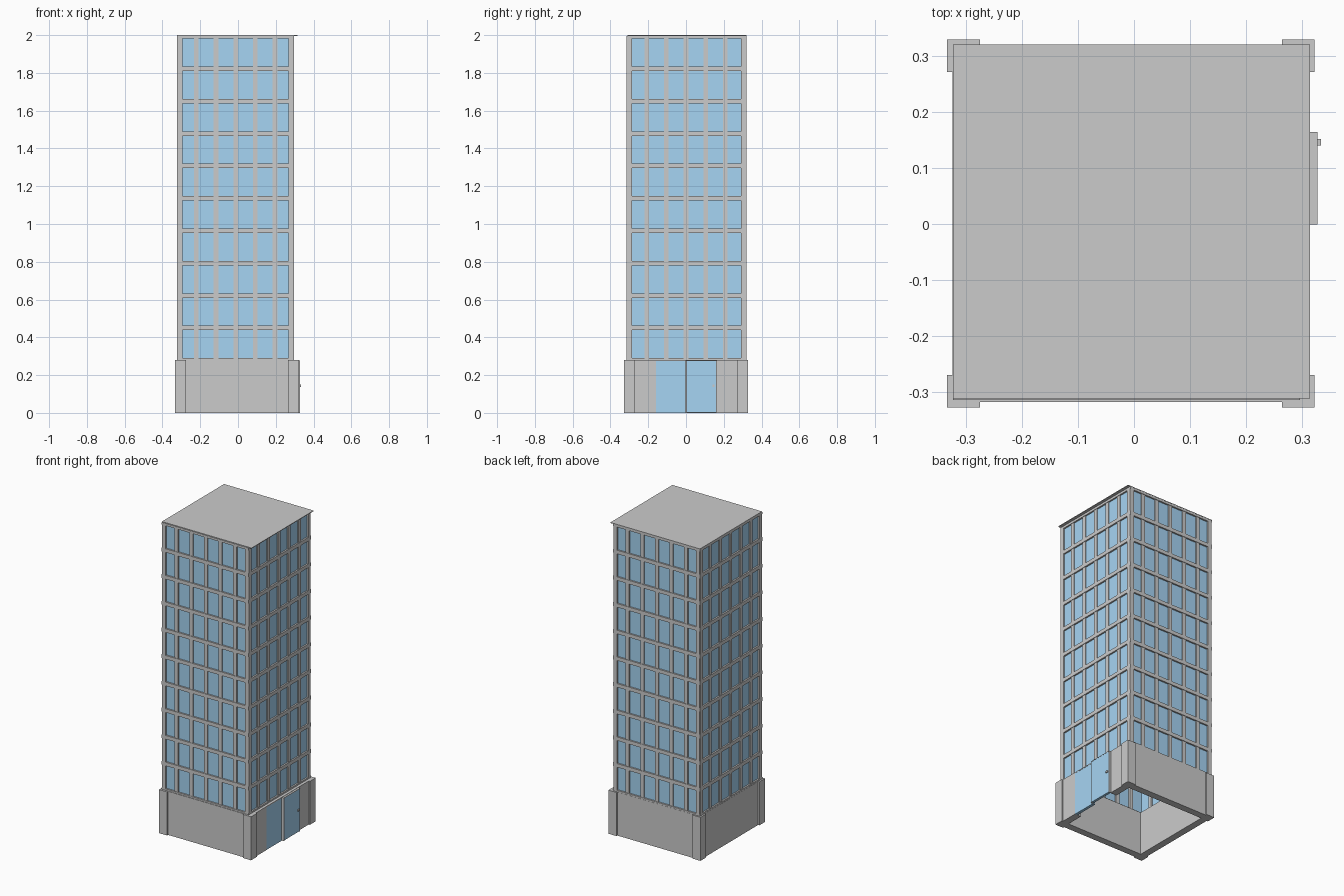
import bpy, bmesh
from mathutils import Matrix, Vector

if "Cube" in bpy.data.objects:
    bpy.data.objects.remove(bpy.data.objects["Cube"])

glass = bpy.data.materials.new("blue_glass")
glass.diffuse_color = (0.38, 0.66, 0.9, 1)
glass.use_nodes = True
glass.node_tree.nodes["Principled BSDF"].inputs["Base Color"].default_value = glass.diffuse_color


def boxes(name, spans, mat=None):
    """One object from axis-aligned boxes (x0, x1, y0, y1, z0, z1)."""
    bm = bmesh.new()
    for x0, x1, y0, y1, z0, z1 in spans:
        m = Matrix.Translation(Vector((x0 + x1, y0 + y1, z0 + z1)) / 2)
        m = m @ Matrix.Diagonal((abs(x1 - x0), abs(y1 - y0), abs(z1 - z0), 1))
        bmesh.ops.create_cube(bm, size=1, matrix=m)
    me = bpy.data.meshes.new(name)
    bm.to_mesh(me)
    bm.free()
    ob = bpy.data.objects.new(name, me)
    bpy.context.collection.objects.link(ob)
    if mat:
        me.materials.append(mat)
    return ob


BASE_H, TOP = 0.28, 1.996
COLS, ROWS = 6, 10
PITCH, WIN_W = 0.104, 0.079
ROW_PITCH, WIN_H, FIRST_Z = 0.1715, 0.148, 0.364


def facade(name, along_x, lo, hi, first, face, sign):
    """Window wall: mullions, slightly proud floor bands, recessed panes."""
    def span(a0, a1, d0, d1, z0, z1):
        p, q = face - sign * d0, face - sign * d1
        n0, n1 = min(p, q), max(p, q)
        return (a0, a1, n0, n1, z0, z1) if along_x else (n0, n1, a0, a1, z0, z1)

    us = [first + i * PITCH for i in range(COLS)]
    zs = [FIRST_Z + i * ROW_PITCH for i in range(ROWS)]
    # vertical mullions
    edges = [lo] + [e for u in us for e in (u - WIN_W / 2, u + WIN_W / 2)] + [hi]
    frame = [span(a, b, 0.003, 0.028, BASE_H, TOP) for a, b in zip(edges[::2], edges[1::2])]
    # horizontal floor bands
    lev = [BASE_H] + [e for z in zs for e in (z - WIN_H / 2, z + WIN_H / 2)] + [TOP]
    frame += [span(lo, hi, 0, 0.03, a, b) for a, b in zip(lev[::2], lev[1::2])]
    boxes(name + "_frame", frame)
    # glass panes
    boxes(name + "_windows", [span(u - WIN_W / 2, u + WIN_W / 2, 0.01, 0.018,
                                   z - WIN_H / 2, z + WIN_H / 2)
                              for u in us for z in zs], glass)


# Tower walls
X0, X1, Y0, Y1 = -0.323, 0.296, -0.314, 0.319
facade("front_wall", True, X0, X1, -0.2725, Y0, -1)
facade("back_wall", True, X0, X1, -0.2725, Y1, 1)
facade("left_wall", False, Y0, Y1, -0.26, X0, -1)
facade("right_wall", False, Y0, Y1, -0.26, X1, 1)

# Thin roof overhanging the entrance side
boxes("roof", [(X0, 0.314, -0.311, 0.32, TOP, 2.0)])

# Hollow ground floor with an entrance gap on the right side
bx0, bx1, by0, by1, t = -0.324, 0.314, -0.317, 0.32, 0.045
boxes("base_walls", [
    (bx0, bx1, by0, by0 + t, 0, BASE_H),
    (bx0, bx1, by1 - t, by1, 0, BASE_H),
    (bx0, bx0 + t, by0 + t, by1 - t, 0, BASE_H),
    (bx1 - t, bx1, by0 + t, -0.16, 0, BASE_H),
    (bx1 - t, bx1, 0.16, by1 - t, 0, BASE_H),
    (bx1 - t, bx1, -0.16, 0.16, 0.274, BASE_H)])

# L-shaped corner piers
piers = []
for x, sx in ((-0.333, 1), (0.322, -1)):
    for y, sy in ((-0.327, 1), (0.329, -1)):
        for w, d in ((0.058, 0.03), (0.03, 0.058)):
            piers.append((*sorted((x, x + sx * w)), *sorted((y, y + sy * d)), 0, BASE_H))
boxes("corner_piers", piers)

# Entrance: fixed glass, sliding door with frame, handle
boxes("fixed_entrance_glass", [(0.295, 0.313, -0.16, -0.003, 0, 0.274)], glass)
boxes("sliding_door_glass", [(0.31, 0.326, 0.004, 0.16, 0.003, 0.274)], glass)
boxes("sliding_door_frame", [(0.308, 0.327, -0.001, 0.004, 0, 0.278),
                             (0.308, 0.327, 0.16, 0.164, 0, 0.278),
                             (0.308, 0.327, 0.004, 0.16, 0.274, 0.278)])
boxes("door_handle", [(0.326, 0.333, 0.14, 0.152, 0.138, 0.15)])
